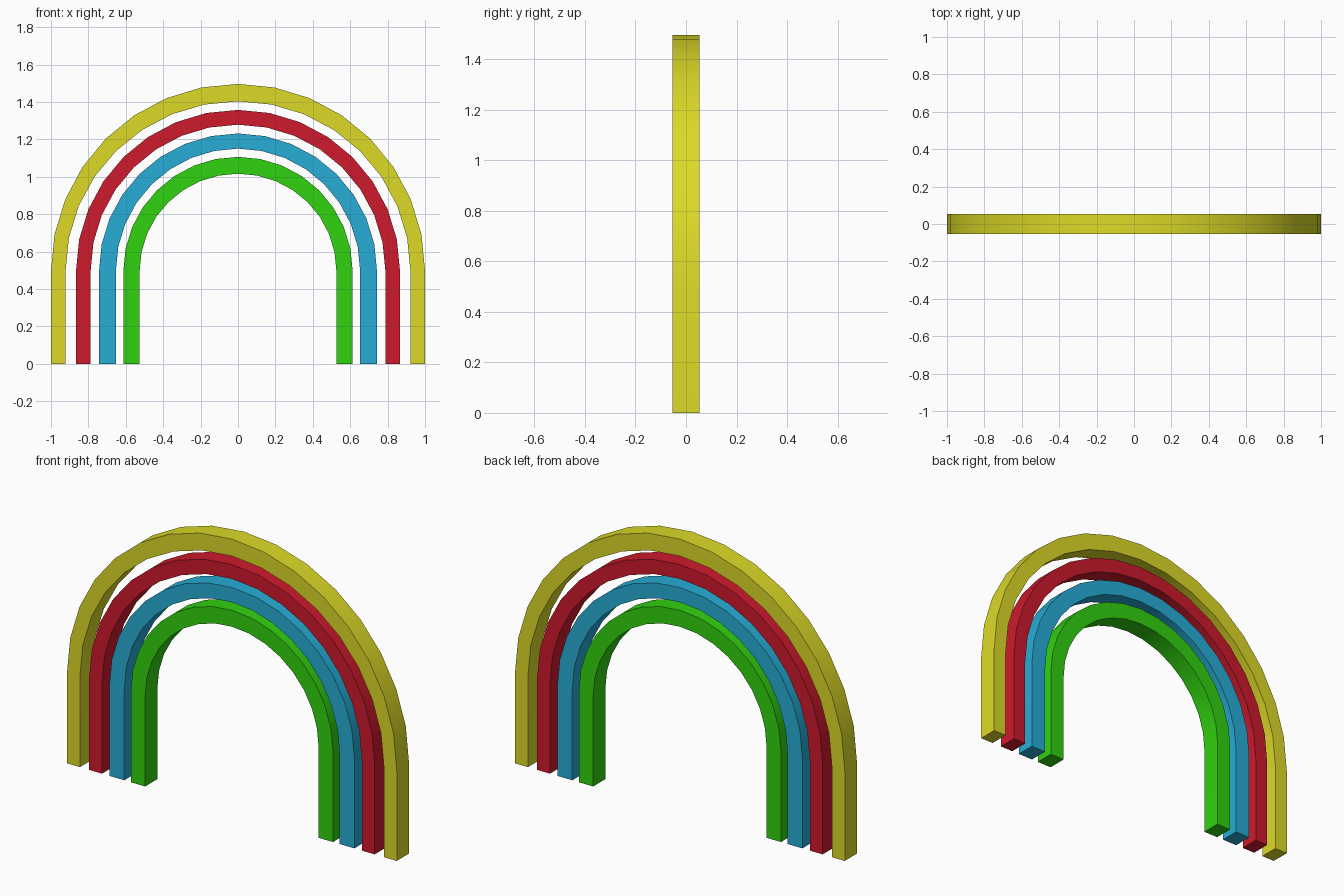
import bpy, bmesh, math

if "Cube" in bpy.data.objects:
    bpy.data.objects.remove(bpy.data.objects["Cube"])

HALF_DEPTH = 0.053
SPRING = 0.497   # height where the straight legs meet the arch
STEPS = 16


def arch_line(rx, rz):
    """Leg foot, half ellipse, leg foot."""
    pts = [(rx, 0.0)]
    for i in range(STEPS + 1):
        a = math.pi * i / STEPS
        pts.append((rx * math.cos(a), SPRING + rz * math.sin(a)))
    return pts + [(-rx, 0.0)]


def band(name, outer, inner, color):
    bm = bmesh.new()
    rings = []
    for (xo, zo), (xi, zi) in zip(arch_line(*outer), arch_line(*inner)):
        rings.append([bm.verts.new(p) for p in (
            (xo, -HALF_DEPTH, zo), (xo, HALF_DEPTH, zo),
            (xi, HALF_DEPTH, zi), (xi, -HALF_DEPTH, zi))])
    # sweep the rectangular section along the arch
    for a, b in zip(rings, rings[1:]):
        for k in range(4):
            n = (k + 1) % 4
            bm.faces.new((a[k], a[n], b[n], b[k]))
    # feet
    bm.faces.new(rings[0])
    bm.faces.new(rings[-1])
    bmesh.ops.recalc_face_normals(bm, faces=bm.faces[:])
    mesh = bpy.data.meshes.new(name)
    bm.to_mesh(mesh)
    bm.free()
    mat = bpy.data.materials.new(name + "_paint")
    mat.diffuse_color = (*color, 1)
    mat.use_nodes = True
    mat.node_tree.nodes["Principled BSDF"].inputs["Base Color"].default_value = mat.diffuse_color
    mesh.materials.append(mat)
    obj = bpy.data.objects.new(name, mesh)
    bpy.context.collection.objects.link(obj)
    bpy.ops.object.select_all(action='DESELECT')
    obj.select_set(True)
    bpy.context.view_layer.objects.active = obj
    bpy.ops.object.shade_smooth_by_angle(angle=math.radians(30))


# nested bands, outermost first: outer radii (x, z), inner radii (x, z)
band("yellow_band", (1.0, 1.0), (0.922, 0.907), (0.72, 0.70, 0.02))
band("red_band", (0.866, 0.861), (0.788, 0.782), (0.62, 0.01, 0.025))
band("blue_band", (0.743, 0.735), (0.653, 0.654), (0.02, 0.42, 0.68))
band("green_band", (0.613, 0.610), (0.526, 0.520), (0.03, 0.65, 0.005))
